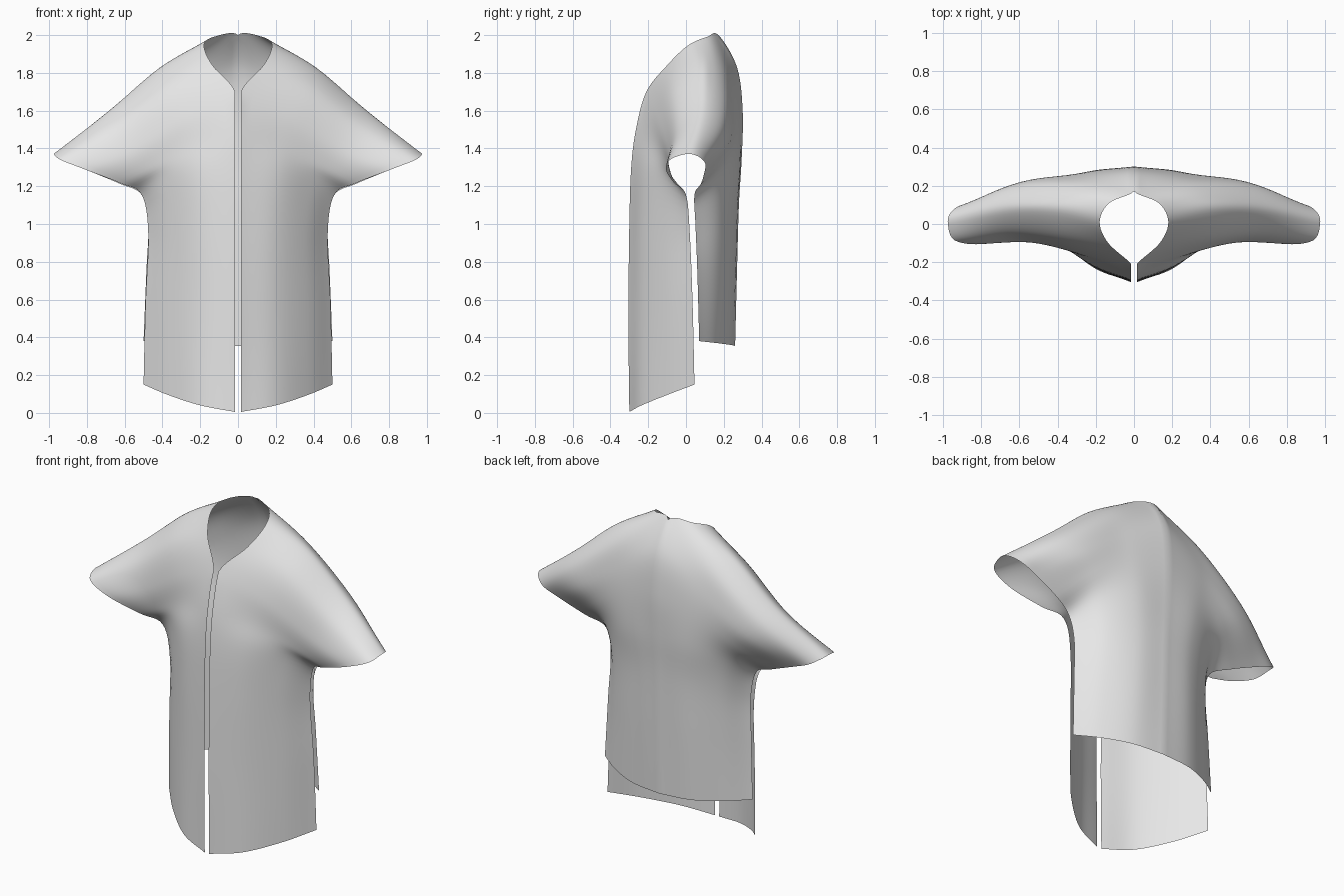
import bpy
import bmesh
from mathutils import Vector

cube = bpy.data.objects.get("Cube")
if cube:
    bpy.data.objects.remove(cube, do_unlink=True)

ROW_STEPS = 6
CROSS_STEPS = 8
FRONT_GAP = 0.015

# Left front: guide lines from the centre opening out to the side slit and cuff
front_guides = [
    [(.015, -.3, .005), (.2, -.235, .04), (.37, -.1, .095), (.5, .045, .15)],
    [(.015, -.305, .5), (.2, -.23, .52), (.37, -.1, .55), (.49, .035, .58)],
    [(.015, -.3, 1), (.2, -.23, .98), (.36, -.11, .96), (.475, .02, .95)],
    [(.015, -.29, 1.3), (.22, -.215, 1.27), (.39, -.1, 1.22), (.51, 0, 1.155)],
    [(.015, -.265, 1.5), (.24, -.18, 1.43), (.45, -.1, 1.31), (.62, -.06, 1.215)],
    [(.015, -.21, 1.7), (.28, -.15, 1.58), (.55, -.095, 1.4), (.8, -.105, 1.285)],
    [(.135, -.1, 1.84), (.38, -.07, 1.72), (.66, -.05, 1.5), (.94, -.085, 1.34)],
]

# Shoulder line from the collar to the cuff tip
shoulder_guide = [(.18, .01, 1.945), (.42, .06, 1.815), (.68, .05, 1.59), (.975, 0, 1.37)]

# Left half of the back: from the collar down to the back hem
back_guides = [
    [(.13, .11, 1.99), (.38, .14, 1.83), (.68, .12, 1.59), (.96, .06, 1.36)],
    [(0, .172, 2), (.32, .21, 1.79), (.64, .195, 1.54), (.9, .1, 1.325)],
    [(0, .27, 1.83), (.28, .25, 1.68), (.57, .225, 1.46), (.8, .1, 1.285)],
    [(0, .3, 1.6), (.26, .27, 1.53), (.47, .22, 1.38), (.63, .08, 1.215)],
    [(0, .295, 1.35), (.22, .275, 1.32), (.4, .19, 1.25), (.51, .045, 1.155)],
    [(0, .28, 1.1), (.19, .26, 1.08), (.36, .18, 1.05), (.475, .05, 1)],
    [(0, .27, .75), (.19, .25, .75), (.36, .17, .75), (.485, .06, .75)],
    [(0, .26, .355), (.2, .235, .36), (.37, .16, .37), (.5, .07, .38)],
]


def smooth_path(points, steps):
    """Sample a smooth curve that passes through every point."""
    pts = [Vector(p) for p in points]
    pts = [2 * pts[0] - pts[1]] + pts + [2 * pts[-1] - pts[-2]]
    path = []
    for a, b, c, d in zip(pts, pts[1:], pts[2:], pts[3:]):
        for k in range(steps):
            t = k / steps
            start_pull, end_pull = (c - a) / 2, (d - b) / 2
            bend = 3 * (c - b) - 2 * start_pull - end_pull
            twist = 2 * (b - c) + start_pull + end_pull
            path.append(b + start_pull * t + bend * t ** 2 + twist * t ** 3)
    path.append(pts[-2])
    return path


def loft(guides):
    """Blend the guide lines into one smooth grid of points."""
    crossings = [smooth_path(g, CROSS_STEPS) for g in guides]
    columns = [smooth_path(column, ROW_STEPS) for column in zip(*crossings)]
    return list(zip(*columns))


def build_sheet(name, rows, material):
    bm = bmesh.new()
    grid = []
    for row in rows:
        line = []
        for p in row:
            limit = FRONT_GAP if p.y < 0 else 0
            line.append(bm.verts.new((max(p.x, limit), p.y, p.z)))
        grid.append(line)
    for low, high in zip(grid, grid[1:]):
        for j in range(len(low) - 1):
            bm.faces.new((low[j], low[j + 1], high[j + 1], high[j])).smooth = True
    mesh = bpy.data.meshes.new(name)
    bm.to_mesh(mesh)
    bm.free()
    mesh.materials.append(material)
    obj = bpy.data.objects.new(name, mesh)
    bpy.context.collection.objects.link(obj)
    # Mirror across the body, joining only along the centre back
    mirror = obj.modifiers.new("mirror", "MIRROR")
    mirror.use_axis = (True, False, False)
    mirror.merge_threshold = 0.001
    return obj


# Plain grey cloth
cloth = bpy.data.materials.new("grey cloth")
cloth.use_nodes = True
grey = (.8, .8, .8, 1)
cloth.diffuse_color = grey
cloth.node_tree.nodes["Principled BSDF"].inputs["Base Color"].default_value = grey

# Open-fronted jacket shell with cape sleeves and side slits
build_sheet("jacket_shell", loft(front_guides + [shoulder_guide] + back_guides), cloth)
